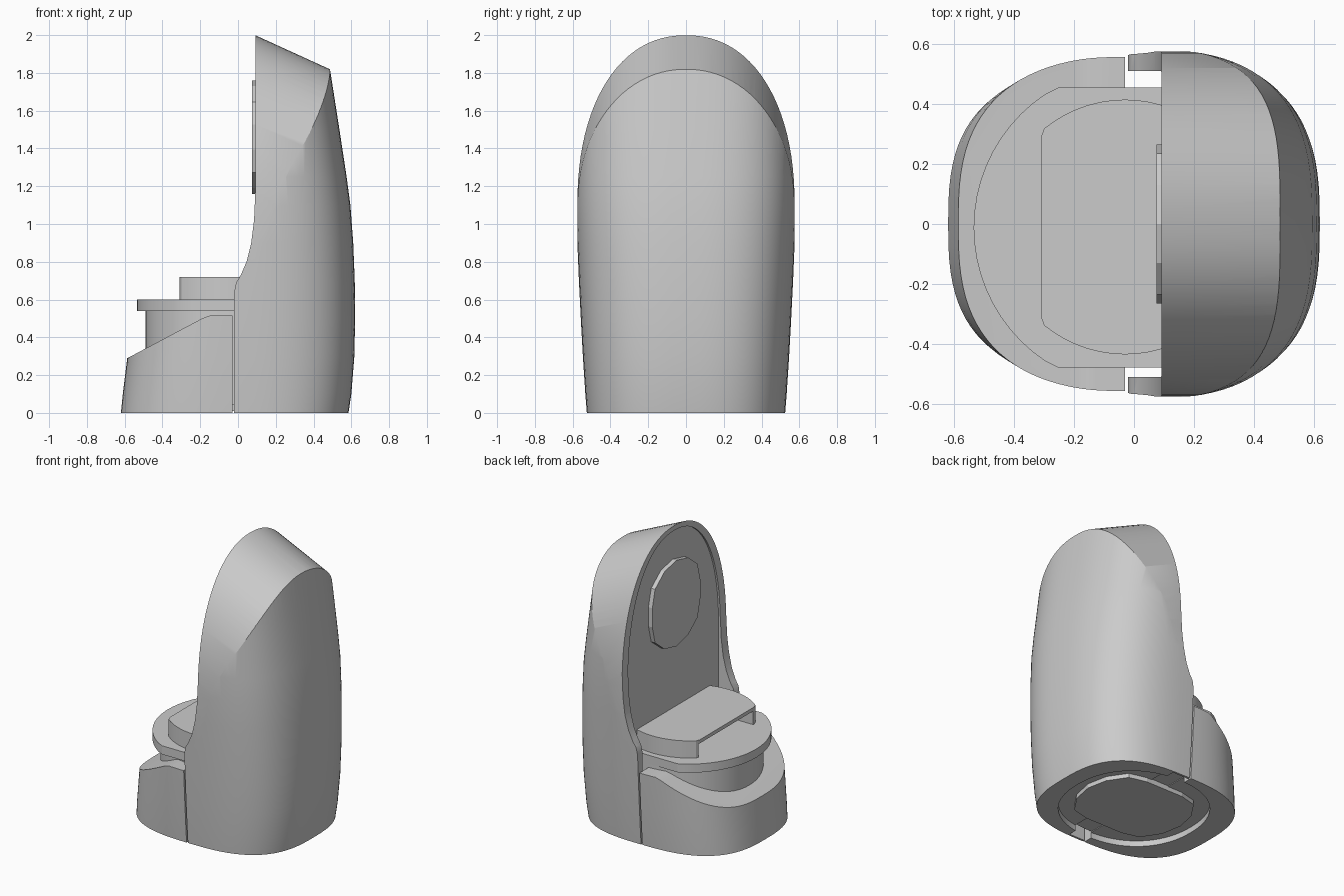
import bpy, bmesh
from math import cos, sin, pi, radians, copysign

cube = bpy.data.objects.get("Cube")
if cube:
    bpy.data.objects.remove(cube, do_unlink=True)

grey = bpy.data.materials.new("plain grey")
grey.use_nodes = True
grey.diffuse_color = (0.6, 0.6, 0.6, 1)
grey.node_tree.nodes["Principled BSDF"].inputs["Base Color"].default_value = (0.6, 0.6, 0.6, 1)


def loft(name, rings):
    """Skin a stack of equal point rings and cap both ends."""
    bm = bmesh.new()
    loops = [[bm.verts.new(p) for p in ring] for ring in rings]
    n = len(loops[0])
    for a, b in zip(loops, loops[1:]):
        for i in range(n):
            j = (i + 1) % n
            bm.faces.new((a[i], a[j], b[j], b[i]))
    bm.faces.new(loops[0][::-1])
    bm.faces.new(loops[-1])
    bmesh.ops.remove_doubles(bm, verts=bm.verts, dist=0.0001)
    bmesh.ops.recalc_face_normals(bm, faces=bm.faces)
    mesh = bpy.data.meshes.new(name)
    bm.to_mesh(mesh)
    bm.free()
    mesh.materials.append(grey)
    obj = bpy.data.objects.new(name, mesh)
    bpy.context.collection.objects.link(obj)
    return obj


def combine(obj, tool, operation):
    """Apply a boolean and discard the tool."""
    mod = obj.modifiers.new("cut", 'BOOLEAN')
    mod.operation, mod.object, mod.solver = operation, tool, 'EXACT'
    bpy.context.view_layer.update()
    mesh = bpy.data.meshes.new_from_object(
        obj.evaluated_get(bpy.context.evaluated_depsgraph_get()))
    obj.modifiers.clear()
    obj.data = mesh
    bpy.data.objects.remove(tool, do_unlink=True)


def power(v, e):
    return copysign(abs(v) ** e, v)


def oval(z, front, back, half, n=2.8, segs=96):
    """Squarish oval ring with separate front and back reach."""
    ring = []
    for i in range(segs):
        c, s = cos(2 * pi * i / segs), sin(2 * pi * i / segs)
        ring.append(((back if c > 0 else front) * power(c, 2 / n), half * power(s, 2 / n), z))
    return ring


def side_prism(name, profile):
    """Extrude an x-z profile across the full width."""
    return loft(name, [[(x, y, z) for x, z in profile] for y in (-1, 1)])


def arch_prism(name, half, top, x0, x1, slope):
    """Round-topped arch swept along x, sinking towards the back."""
    outline = [(-half, -0.5)]
    for i in range(49):
        a = pi - pi * i / 48
        outline.append((half * power(cos(a), 0.91), 1.1 + (top - 1.1) * power(sin(a), 0.91)))
    outline.append((half, -0.5))
    return loft(name, [[(x, y, z - slope * (x - 0.09)) for y, z in outline] for x in (x0, x1)])


def clipped_disc(name, r, cx, cy, xlim, ylim, z0, z1, segs=64):
    """Flat disc with straight sides."""
    pts = []
    for i in range(segs):
        a = 2 * pi * i / segs
        x = min(max(cx + r * cos(a), xlim[0]), xlim[1])
        y = min(max(cy + r * sin(a), ylim[0]), ylim[1])
        pts.append((x, y))
    pts = list(dict.fromkeys(pts))
    return loft(name, [[(x, y, z) for x, y in pts] for z in (z0, z1)])


def box(name, x0, x1, y, z0, z1):
    return loft(name, [[(x0, -y, z), (x1, -y, z), (x1, y, z), (x0, y, z)] for z in (z0, z1)])


def body(name):
    """Outer bulging form shared by the hood and the tray."""
    stations = [(0, .62, .585, .525), (.1, .61, .6, .533), (.3, .585, .616, .546),
                (.5, .56, .62, .557), (.7, .56, .618, .567), (.9, .56, .61, .576),
                (1.1, .56, .595, .584), (1.25, .56, .575, .584), (1.5, .56, .537, .58),
                (1.82, .56, .487, .575), (2.1, .56, .44, .57)]
    return loft(name, [oval(*s) for s in stations])


# Tall rear hood with a sloped arch top and a recessed inner face
hood = body("rear_hood")
combine(hood, arch_prism("arch", .575, 2.0, -.8, .9, .456), 'INTERSECT')
combine(hood, side_prism("side", [(-.02, -.1), (-.02, .64), (-.01, .69), (.015, .73), (.045, .8),
                                  (.07, .9), (.085, 1.02), (.092, 1.18), (.092, 2.2),
                                  (.9, 2.2), (.9, -.1)]), 'INTERSECT')
combine(hood, arch_prism("recess", .51, 1.965, -.8, .105, 0), 'DIFFERENCE')
combine(hood, loft("foot", [oval(z, .47, .47, .46, 2.2) for z in (-.1, .04)]), 'DIFFERENCE')

# Low front tray with a sloping rim
tray = body("front_tray")
combine(tray, side_prism("slope", [(-.8, -.1), (-.8, .18), (-.585, .29), (-.19, .5), (-.15, .515),
                                   (-.03, .515), (-.03, -.1)]), 'INTERSECT')
combine(tray, loft("foot", [oval(z, .47, .47, .46, 2.2) for z in (-.1, .04)]), 'DIFFERENCE')

# Pedestal, round platform and foot plug
drum = loft("pedestal", [oval(z, .49, .4, .455, 2.2) for z in (.045, .55)])
platform = clipped_disc("platform", .535, 0, -.012, (-.535, .12), (-.479, .455), .54, .6)
plug = clipped_disc("foot_plug", .38, 0, 0, (-.38, .38), (-.3, .3), .01, .06, 16)

# Raised cap, open along its front edge
cap = clipped_disc("raised_cap", .425, -.03, -.01, (-.31, .12), (-1, 1), .599, .72)
combine(cap, box("slot", -.5, .05, .3, .55, .695), 'DIFFERENCE')

# Faceted plate on the inner face
plate = clipped_disc("face_plate", .3, 0, 0, (-.3, .3), (-.265, .265), 0, .04, 14)
for v in plate.data.vertices:
    x, y, z = v.co
    v.co = (.075 + z, y, 1.46 + x)
bm = bmesh.new()
bm.from_mesh(plate.data)
bmesh.ops.recalc_face_normals(bm, faces=bm.faces)
bm.to_mesh(plate.data)
bm.free()

# Smooth curved walls, keep crisp edges
bpy.ops.object.select_all(action='DESELECT')
for obj in (hood, tray, drum, platform, cap):
    obj.select_set(True)
    bpy.context.view_layer.objects.active = obj
bpy.ops.object.shade_smooth_by_angle(angle=radians(25))
